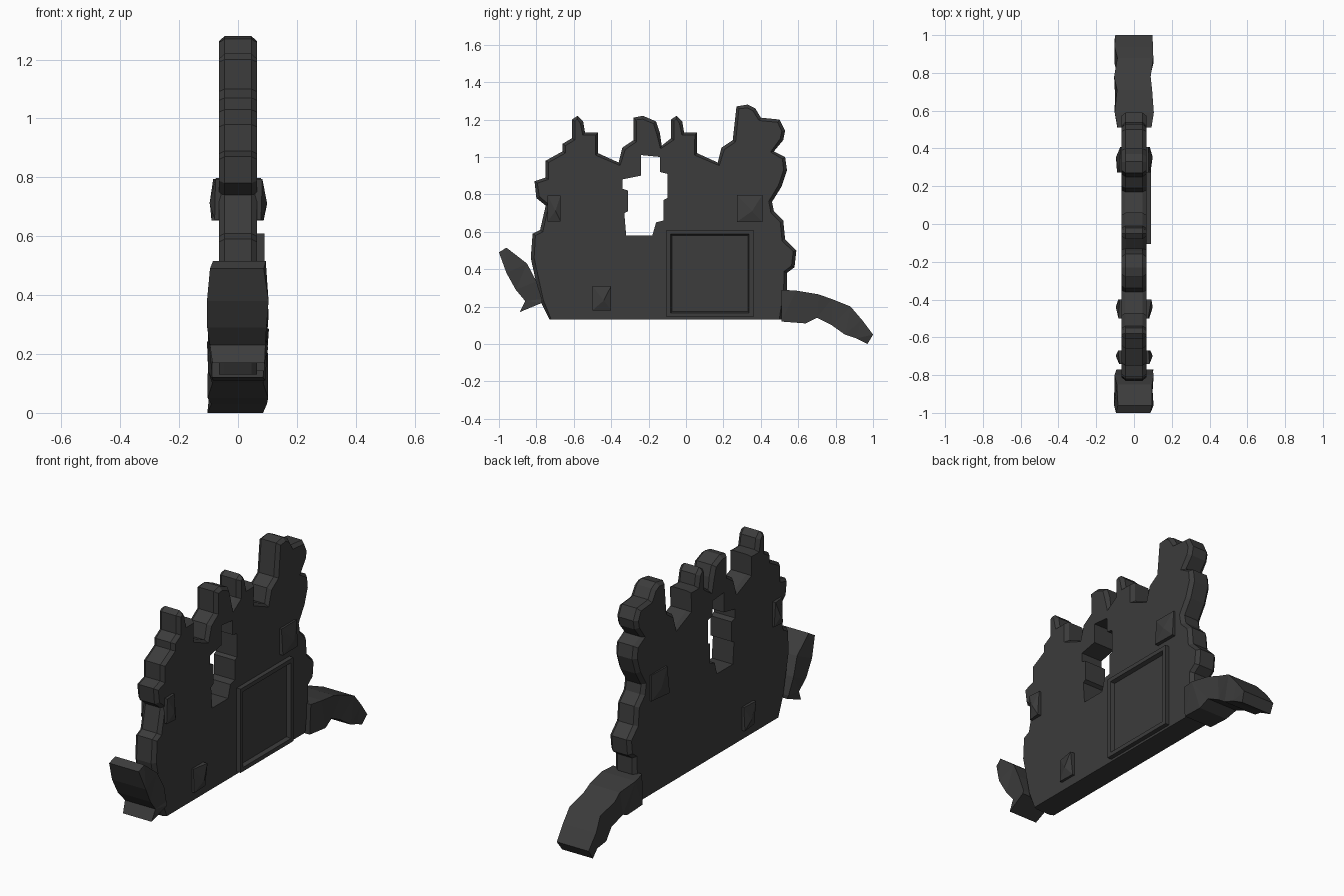
import bpy, bmesh, random
from mathutils import Vector

random.seed(4)
cube = bpy.data.objects.get("Cube")
if cube:
    bpy.data.objects.remove(cube)

stone = bpy.data.materials.new("dark_stone")
stone.use_nodes = True
grey = (0.045, 0.045, 0.045, 1)
stone.diffuse_color = grey
stone.node_tree.nodes["Principled BSDF"].inputs["Base Color"].default_value = grey


def finish(bm, name):
    """Turn a bmesh into a flat shaded stone object."""
    bmesh.ops.recalc_face_normals(bm, faces=bm.faces)
    mesh = bpy.data.meshes.new(name)
    bm.to_mesh(mesh)
    bm.free()
    mesh.materials.append(stone)
    obj = bpy.data.objects.new(name, mesh)
    bpy.context.collection.objects.link(obj)
    return obj


def prism(profile, low, high):
    """Extrude a (y, z) profile along x; return the bmesh and both caps."""
    bm = bmesh.new()
    cap = bm.faces.new([bm.verts.new((low, y, z)) for y, z in profile])
    out = bmesh.ops.extrude_face_region(bm, geom=[cap], use_keep_orig=True)
    moved = [g for g in out["geom"] if isinstance(g, bmesh.types.BMVert)]
    other = [g for g in out["geom"] if isinstance(g, bmesh.types.BMFace)][0]
    bmesh.ops.translate(bm, verts=moved, vec=(high - low, 0, 0))
    bmesh.ops.recalc_face_normals(bm, faces=bm.faces)
    return bm, [cap, other]


def inset(bm, face, thickness, depth):
    bmesh.ops.inset_region(bm, faces=[face], thickness=thickness, depth=depth,
                           use_even_offset=False)


def merlon(y0):
    """Broken battlement followed by the notch beside it."""
    shape = [(0, 1.1), (0, 1.2), (.03, 1.22), (.06, 1.19), (.07, 1.13),
             (.14, 1.13), (.14, 1.02), (.25, .97), (.27, 1.05), (.33, 1.09)]
    return [(y0 + y, z) for y, z in shape]


# Ruined wall: ragged outline with chamfered rims
BASE = .13
left_edge = [(-.73, BASE), (-.78, .23), (-.83, .46), (-.82, .59), (-.78, .61),
             (-.75, .74), (-.8, .78), (-.81, .87), (-.75, .89), (-.75, .98),
             (-.66, 1.03), (-.66, 1.07)]
middle_cap = [(-.28, 1.21), (-.23, 1.22), (-.16, 1.19), (-.14, 1.13), (-.13, 1.06)]
right_edge = [(.27, 1.27), (.33, 1.28), (.37, 1.26), (.4, 1.21), (.5, 1.2),
              (.53, 1.14), (.52, 1.09), (.47, 1.03), (.53, 1), (.54, .93),
              (.51, .84), (.46, .76), (.47, .71), (.52, .66), (.53, .56),
              (.59, .5), (.58, .41), (.54, .38), (.54, .29), (.51, BASE)]
outline = left_edge + merlon(-.61) + middle_cap + merlon(-.08) + right_edge
bm, caps = prism(outline, -.045, .045)
for cap in caps:
    inset(bm, cap, .018, .02)
for v in bm.verts:
    if v.co.z < BASE + .04:
        v.co.z = BASE
wall = finish(bm, "ruined_wall")

# Broken window cut through the wall
window = [(-.24, 1.01), (-.14, 1), (-.14, .92), (-.1, .91), (-.1, .78),
          (-.12, .77), (-.12, .66), (-.16, .65), (-.18, .58), (-.32, .58),
          (-.33, .7), (-.31, .71), (-.31, .82), (-.34, .83), (-.34, .88),
          (-.24, .9)]
bm, caps = prism(window, -.2, .2)
cutter = finish(bm, "window_cutter")
cutter.hide_render = True
cut = wall.modifiers.new("window", "BOOLEAN")
cut.operation = "DIFFERENCE"
cut.solver = "EXACT"
cut.object = cutter
bpy.context.view_layer.objects.active = wall
bpy.ops.object.modifier_apply(modifier=cut.name)
bpy.data.objects.remove(cutter)

# Square raised frame with a sunken panel
bm, caps = prism([(-.105, .143), (.36, .143), (.36, .61), (-.105, .61)], .05, .09)
front = max(caps, key=lambda f: f.calc_center_median().x)
inset(bm, front, .032, 0)
inset(bm, front, .01, 0)
bmesh.ops.translate(bm, verts=front.verts, vec=(-.022, 0, 0))
finish(bm, "square_frame")


def rubble(name, stations, half):
    """Loft a rough slab through pairs of lower and upper (y, z) points."""
    bm = bmesh.new()
    rings = []
    for low, high in stations:
        ring = []
        for side, (y, z) in ((-1, low), (1, low), (1, high), (-1, high)):
            x = side * (half + random.uniform(-.012, .012))
            ring.append(bm.verts.new((x, y, z)))
        rings.append(ring)
    for a, b in zip(rings, rings[1:]):
        for i in range(4):
            j = (i + 1) % 4
            bm.faces.new((a[i], a[j], b[j], b[i]))
    bm.faces.new(rings[0])
    bm.faces.new(rings[-1])
    bmesh.ops.triangulate(bm, faces=[f for f in bm.faces if abs(f.normal.x) < .9])
    return finish(bm, name)


# Fallen slabs at both ends
rubble("rear_rubble", [((.51, .12), (.51, .29)), ((.64, .11), (.59, .285)),
                       ((.7, .14), (.71, .265)), ((.78, .1), (.78, .24)),
                       ((.85, .05), (.88, .2)), ((.91, .03), (.94, .13)),
                       ((.97, 0), (1, .05))], .095)
rubble("front_rubble", [((-1, .49), (-.96, .515)), ((-.96, .38), (-.85, .43)),
                        ((-.91, .29), (-.8, .335)), ((-.86, .23), (-.77, .24)),
                        ((-.89, .17), (-.77, .22))], .095)

# Loose blocks bulging out of both wall faces
blocks = {"lower_block": (-.45, .245, .05, .065),
          "front_block": (-.705, .725, .035, .07),
          "rear_block": (.34, .725, .068, .072)}
for name, (y, z, hy, hz) in blocks.items():
    bm, caps = prism([(y - hy, z - hz), (y + hy, z - hz),
                      (y + hy, z + hz), (y - hy, z + hz)], -.08, .08)
    for v in bm.verts:
        v.co.x *= random.uniform(.88, 1.15)
    poked = bmesh.ops.poke(bm, faces=caps)
    for v in poked["verts"]:
        v.co += Vector((.018 if v.co.x > 0 else -.018, hy * .2, -hz * .2))
    finish(bm, name)
